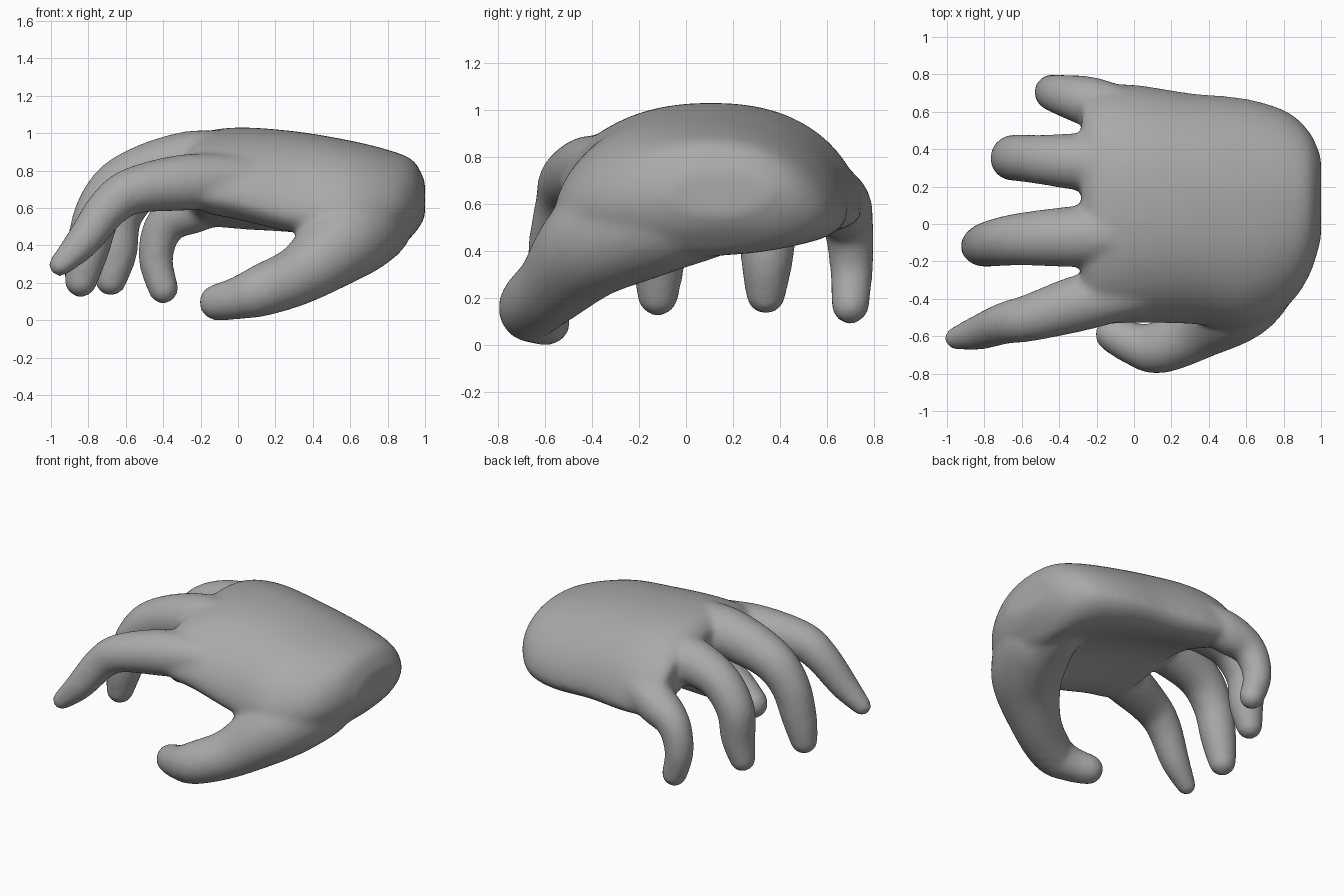
import bpy, bmesh, math
from mathutils import Vector

cube = bpy.data.objects.get("Cube")
if cube:
    bpy.data.objects.remove(cube, do_unlink=True)

skin = bpy.data.materials.new("clay_grey")
skin.use_nodes = True
GREY = (0.4, 0.4, 0.4, 1)
skin.diffuse_color = GREY
bsdf = skin.node_tree.nodes["Principled BSDF"]
bsdf.inputs["Base Color"].default_value = GREY
bsdf.inputs["Roughness"].default_value = 0.7

bm = bmesh.new()


def spline(a, b, c, d, t):
    """Catmull-Rom blend of four vectors."""
    return 0.5 * (2 * b + (c - a) * t + (2 * a - 5 * b + 4 * c - d) * t * t
                  + (3 * b - a - 3 * c + d) * t ** 3)


def resample(points, steps):
    pts = [Vector(p) for p in points]
    pts = [pts[0]] + pts + [pts[-1]]
    out = [spline(*pts[i:i + 4], s / steps)
           for i in range(len(pts) - 3) for s in range(steps)]
    return out + [pts[-1]]


def loft(rings):
    """Closed solid through a list of equal-length rings."""
    rows = [[bm.verts.new(p) for p in ring] for ring in rings]
    n = len(rows[0])
    for a, b in zip(rows, rows[1:]):
        for i in range(n):
            j = (i + 1) % n
            bm.faces.new((a[i], a[j], b[j], b[i]))
    bm.faces.new(rows[0])
    bm.faces.new(rows[-1])


def digit(path, sides=20):
    """Tapered tube along (x, y, z, radius) points with a rounded tip."""
    pts = resample(path, 6)
    pos = [p.to_3d() for p in pts]
    rings = []

    def ring(centre, tangent, radius):
        u = tangent.cross(Vector((0, 1, 0))).normalized()
        v = tangent.cross(u)
        rings.append([centre + radius * (u * math.cos(a) + v * math.sin(a))
                      for a in (math.tau * k / sides for k in range(sides))])

    for i, p in enumerate(pts):
        t = (pos[min(i + 1, len(pos) - 1)] - pos[max(i - 1, 0)]).normalized()
        ring(pos[i], t, p[3])
    for deg in (25, 50, 75):
        a = math.radians(deg)
        ring(pos[-1] + t * p[3] * math.sin(a), t, p[3] * math.cos(a))
    loft(rings)


def palm_section(s, n=28):
    """Arched slice with a domed back, low rims and a hollow underside."""
    x, yf, zf, yb, zb, crown, under = s
    top, low = [], []
    for k in range(n + 1):
        t = -math.cos(math.pi * k / n)
        f = (t + 1) / 2
        y, edge = yf + (yb - yf) * f, zf + (zb - zf) * f
        w = max(0, 1 - t * t)
        dome = max(0, 1 - abs(t) ** 2.3) ** 0.55
        lip = min(0.2, (crown - under) * 0.45)
        top.append(Vector((x, y, edge + (crown - edge) * dome)))
        low.append(Vector((x, y, edge - lip * w ** 0.5
                           + (under - edge + lip) * w ** 2.2)))
    return top + low[-2:0:-1]


# palm and heel: x, front edge y z, back edge y z, crown z, underside z
stations = [
    (-0.28, -0.44, 0.74, 0.67, 0.65, 0.93, 0.73),
    (-0.20, -0.53, 0.68, 0.74, 0.58, 1.0, 0.65),
    (0.0, -0.53, 0.645, 0.745, 0.57, 1.03, 0.61),
    (0.3, -0.535, 0.57, 0.70, 0.57, 1.01, 0.56),
    (0.6, -0.56, 0.54, 0.67, 0.55, 0.96, 0.46),
    (0.82, -0.44, 0.58, 0.60, 0.56, 0.905, 0.375),
    (0.94, -0.27, 0.62, 0.49, 0.61, 0.85, 0.46),
    (1.0, -0.08, 0.64, 0.36, 0.65, 0.74, 0.55),
]
loft([palm_section(s) for s in resample(stations, 5)])

# index finger
digit([(0.05, -0.35, 0.75, 0.13), (-0.26, -0.415, 0.738, 0.152),
       (-0.55, -0.50, 0.695, 0.128), (-0.69, -0.53, 0.605, 0.113),
       (-0.83, -0.58, 0.42, 0.094), (-0.95, -0.61, 0.295, 0.064)])
# middle finger
digit([(0.05, -0.05, 0.86, 0.14), (-0.26, -0.065, 0.847, 0.165),
       (-0.59, -0.08, 0.75, 0.143), (-0.74, -0.10, 0.59, 0.128),
       (-0.805, -0.115, 0.37, 0.115), (-0.84, -0.12, 0.21, 0.09)])
# ring finger
digit([(0.05, 0.31, 0.81, 0.13), (-0.25, 0.33, 0.80, 0.155),
       (-0.50, 0.345, 0.725, 0.133), (-0.635, 0.355, 0.56, 0.125),
       (-0.65, 0.345, 0.36, 0.112), (-0.68, 0.34, 0.215, 0.087)])
# little finger
digit([(0.05, 0.58, 0.70, 0.11), (-0.22, 0.65, 0.605, 0.135),
       (-0.385, 0.69, 0.515, 0.11), (-0.44, 0.705, 0.34, 0.094),
       (-0.40, 0.70, 0.168, 0.083)])
# thumb with its muscle running into the heel
digit([(0.76, 0.25, 0.59, 0.17), (0.72, 0.02, 0.56, 0.22),
       (0.69, -0.16, 0.53, 0.245), (0.57, -0.39, 0.43, 0.23),
       (0.35, -0.56, 0.255, 0.165), (0.13, -0.66, 0.16, 0.141),
       (0.0, -0.64, 0.118, 0.116), (-0.11, -0.59, 0.095, 0.1)])

bmesh.ops.recalc_face_normals(bm, faces=bm.faces)
mesh = bpy.data.meshes.new("hand")
bm.to_mesh(mesh)
bm.free()
mesh.materials.append(skin)
hand = bpy.data.objects.new("hand", mesh)
bpy.context.collection.objects.link(hand)

# fuse the parts into one soft skin
fuse = hand.modifiers.new("fuse", 'REMESH')
fuse.mode = 'VOXEL'
fuse.voxel_size = 0.018
fuse.use_smooth_shade = True
soft = hand.modifiers.new("soften", 'SMOOTH')
soft.factor = 0.5
soft.iterations = 14
